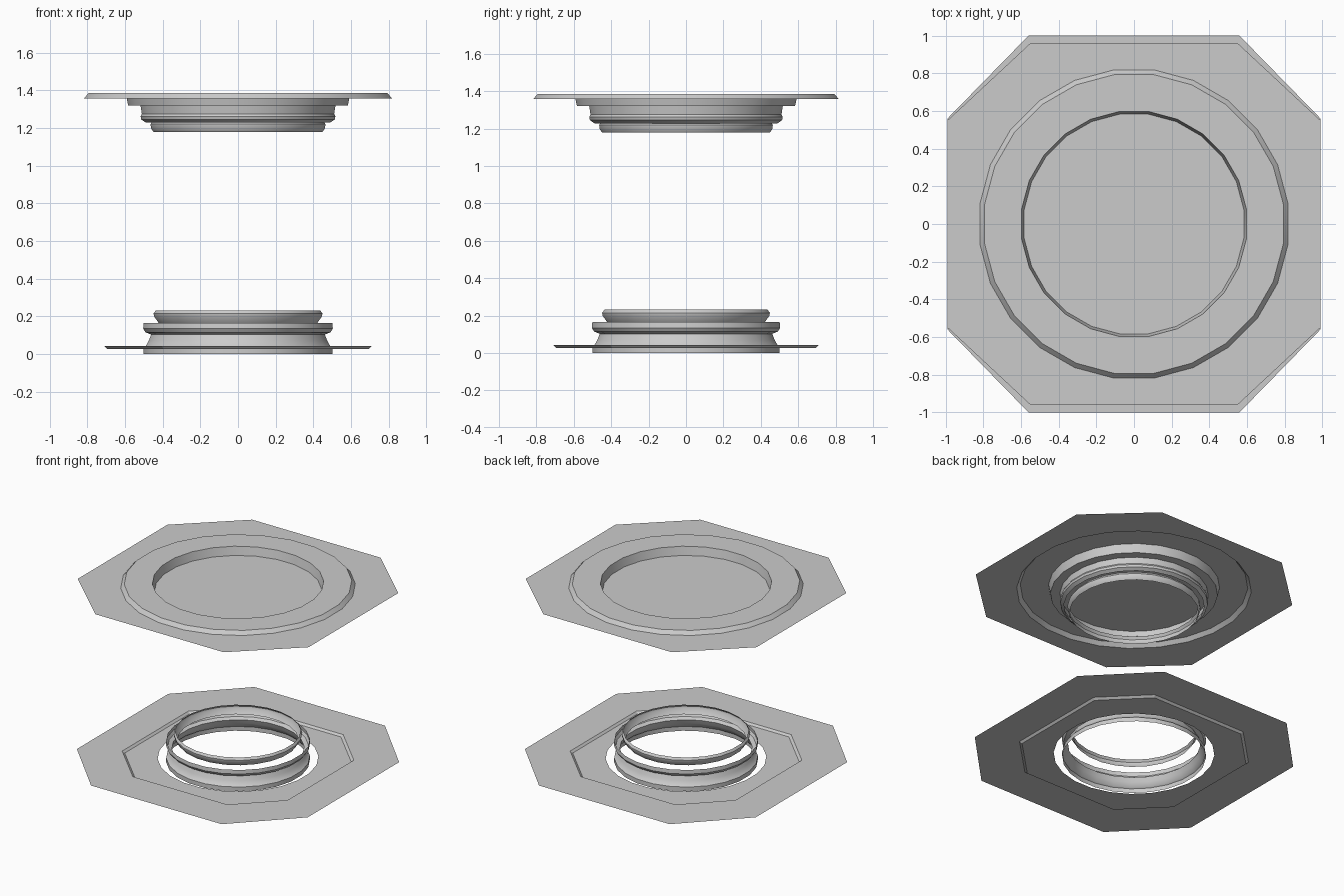
import bpy, bmesh, math

cube = bpy.data.objects.get("Cube")
if cube:
    bpy.data.objects.remove(cube, do_unlink=True)

SIDES = 24

stone = bpy.data.materials.new("pale_grey_stone")
stone.use_nodes = True
colour = (0.6, 0.6, 0.6, 1)
stone.diffuse_color = colour
stone.node_tree.nodes["Principled BSDF"].inputs["Base Color"].default_value = colour


def ring(r, z):
    step = 2 * math.pi / SIDES
    return [(r * math.cos((i + 0.5) * step), r * math.sin((i + 0.5) * step), z)
            for i in range(SIDES)]


def octagon(half_x, half_y, corner, z):
    q = [(half_x, corner), (corner, half_y)]
    pts = q + [(-x, y) for x, y in reversed(q)]
    pts += [(-x, -y) for x, y in pts]
    return [(x, y, z) for x, y in pts]


def add_loop(bm, pts):
    verts = [bm.verts.new(p) for p in pts]
    edges = [bm.edges.new((v, verts[i - 1])) for i, v in enumerate(verts)]
    return verts, edges


def wall(bm, a, b):
    for i in range(len(a)):
        bm.faces.new((a[i - 1], a[i], b[i], b[i - 1]))


def fill(bm, *edge_loops):
    edges = [e for loop in edge_loops for e in loop]
    bmesh.ops.triangle_fill(bm, use_beauty=True, use_dissolve=False,
                            edges=edges, normal=(0, 0, 1))


def finish(bm, name):
    bmesh.ops.recalc_face_normals(bm, faces=bm.faces)
    mesh = bpy.data.meshes.new(name)
    bm.to_mesh(mesh)
    bm.free()
    mesh.materials.append(stone)
    obj = bpy.data.objects.new(name, mesh)
    bpy.context.collection.objects.link(obj)
    bpy.ops.object.select_all(action='DESELECT')
    obj.select_set(True)
    bpy.context.view_layer.objects.active = obj
    bpy.ops.object.shade_smooth_by_angle(angle=math.radians(30))


def turned_band(name, profile):
    bm = bmesh.new()
    loops = [add_loop(bm, ring(r, z))[0] for r, z in profile]
    for a, b in zip(loops, loops[1:]):
        wall(bm, a, b)
    finish(bm, name)


# Lower plate: eight-sided sheet with a sunken panel and a round hole
bm = bmesh.new()
rim, rim_e = add_loop(bm, octagon(0.99, 1.0, 0.56, 0.042))
lip, lip_e = add_loop(bm, octagon(0.71, 0.71, 0.405, 0.042))
floor, floor_e = add_loop(bm, octagon(0.695, 0.695, 0.395, 0.027))
hole, hole_e = add_loop(bm, ring(0.565, 0.027))
fill(bm, rim_e, lip_e)
wall(bm, lip, floor)
fill(bm, floor_e, hole_e)
finish(bm, "lower_plate")

# Upper plate: eight-sided sheet, raised round step and central well
bm = bmesh.new()
rim, rim_e = add_loop(bm, octagon(0.99, 0.96, 0.55, 1.357))
foot, foot_e = add_loop(bm, ring(0.825, 1.357))
fill(bm, rim_e, foot_e)
step, _ = add_loop(bm, ring(0.8, 1.385))
well_top, _ = add_loop(bm, ring(0.602, 1.385))
well_base, _ = add_loop(bm, ring(0.588, 1.32))
for a, b in ((foot, step), (step, well_top), (well_top, well_base)):
    wall(bm, a, b)
bm.faces.new(well_base)
finish(bm, "upper_plate")

# Open turned mouldings of the base
turned_band("base_moulding", [(0.505, 0), (0.505, 0.033), (0.495, 0.04),
                              (0.478, 0.07), (0.465, 0.103), (0.495, 0.115),
                              (0.508, 0.135), (0.505, 0.165)])
turned_band("base_collar", [(0.425, 0.165), (0.45, 0.2), (0.452, 0.215), (0.44, 0.232)])

# Open turned mouldings hanging below the upper plate
turned_band("cap_moulding", [(0.522, 1.32), (0.515, 1.275), (0.522, 1.262),
                             (0.518, 1.245), (0.493, 1.228)])
turned_band("cap_collar", [(0.455, 1.24), (0.468, 1.22), (0.466, 1.198), (0.452, 1.178)])
